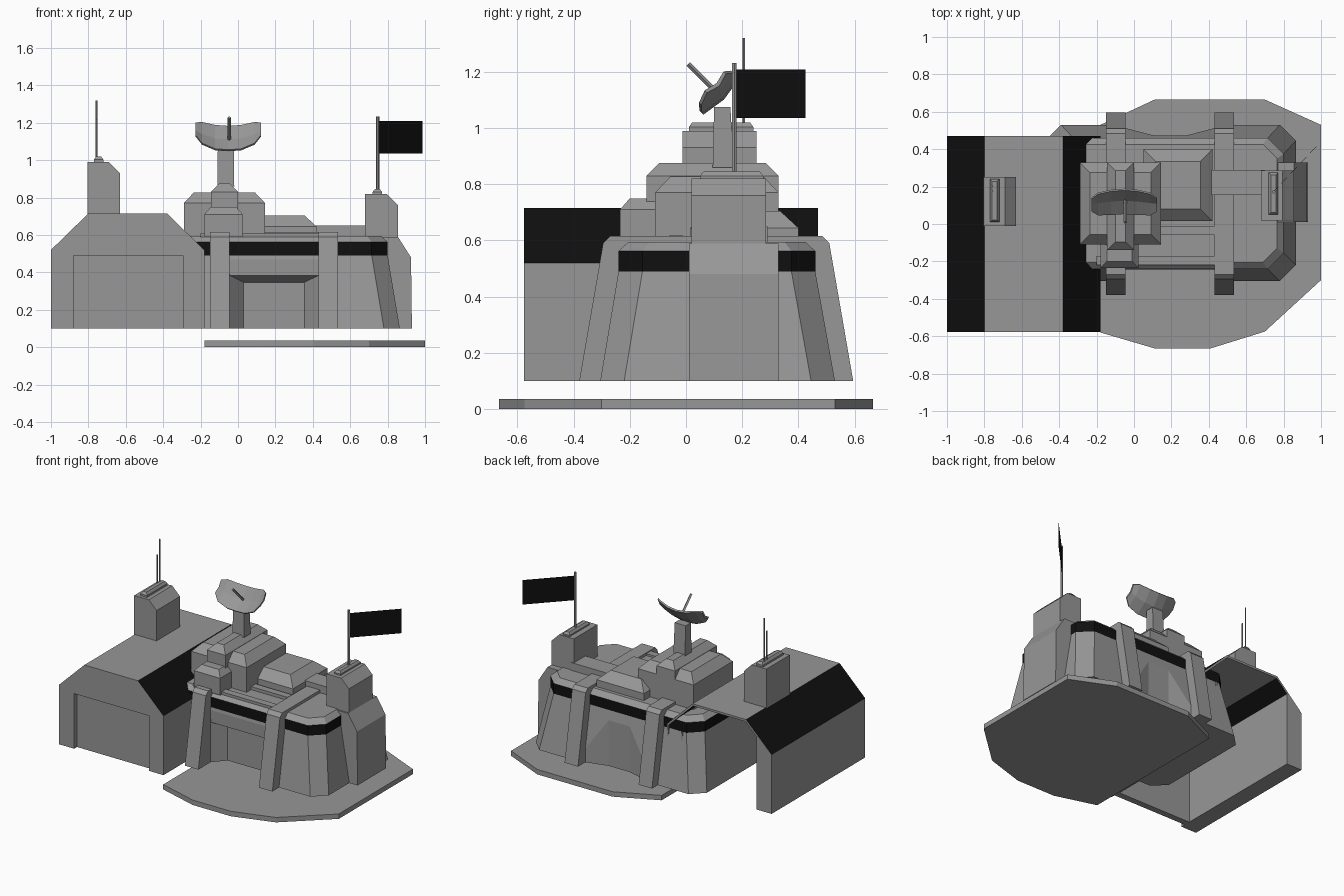
import bpy, bmesh, math
from mathutils import Vector, Matrix

if "Cube" in bpy.data.objects:
    bpy.data.objects.remove(bpy.data.objects["Cube"])


def paint(name, v):
    m = bpy.data.materials.new(name)
    m.diffuse_color = (v, v, v, 1)
    m.use_nodes = True
    m.node_tree.nodes["Principled BSDF"].inputs["Base Color"].default_value = m.diffuse_color
    return m


black = paint("black_paint", 0.005)
grey = paint("mid_grey", 0.31)


def loft(name, loops, mat=grey):
    """Solid skinned through matching loops of 3D points, capped at both ends."""
    bm = bmesh.new()
    rows = [[bm.verts.new(p) for p in loop] for loop in loops]
    n = len(rows[0])
    for a, b in zip(rows, rows[1:]):
        for i in range(n):
            j = (i + 1) % n
            bm.faces.new((a[i], a[j], b[j], b[i]))
    bm.faces.new(rows[0][::-1])
    bm.faces.new(rows[-1])
    bmesh.ops.recalc_face_normals(bm, faces=bm.faces)
    me = bpy.data.meshes.new(name)
    bm.to_mesh(me)
    bm.free()
    ob = bpy.data.objects.new(name, me)
    bpy.context.collection.objects.link(ob)
    me.materials.append(mat)
    return ob


def rect(x0, x1, y0, y1, z):
    return [(x0, y0, z), (x1, y0, z), (x1, y1, z), (x0, y1, z)]


def octo(x0, x1, y0, y1, z, c=0.085):
    return [(x0 + c, y0, z), (x1 - c, y0, z), (x1, y0 + c, z), (x1, y1 - c, z),
            (x1 - c, y1, z), (x0 + c, y1, z), (x0, y1 - c, z), (x0, y0 + c, z)]


def box(name, x0, x1, y0, y1, z0, z1):
    return loft(name, [rect(x0, x1, y0, y1, z0), rect(x0, x1, y0, y1, z1)])


def capped(name, x0, x1, y0, y1, z0, z1, z2, c):
    """Box with a sloped edge round its top."""
    return loft(name, [rect(x0, x1, y0, y1, z0), rect(x0, x1, y0, y1, z1),
                       rect(x0 + c, x1 - c, y0 + c, y1 - c, z2)])


def extrude_y(name, prof, y0, y1):
    return loft(name, [[(x, y, z) for x, z in prof] for y in (y0, y1)])


def extrude_x(name, prof, x0, x1):
    return loft(name, [[(x, y, z) for y, z in prof] for x in (x0, x1)])


def rod(name, a, b, r, n=6):
    a, b = Vector(a), Vector(b)
    q = (b - a).to_track_quat('Z', 'Y')
    ring = [q @ Vector((r * math.cos(t * math.tau / n), r * math.sin(t * math.tau / n), 0))
            for t in range(n)]
    return loft(name, [[p + a for p in ring], [p + b for p in ring]])


# Ground plate
plate = [(-.18, -.58), (.11, -.665), (.41, -.665), (.70, -.575), (1, -.30),
         (1, .53), (.70, .665), (.11, .665), (-.18, .53)]
loft("ground_plate", [[(x, y, z) for x, y in plate] for z in (0, .035)])

# Hangar: front wall with doorway, then an open-backed shell with black roof slopes
outer = [(-1, .1), (-1, .52), (-.8, .715), (-.38, .715), (-.18, .52), (-.18, .1)]
doorway = [(-.295, .1), (-.295, .49), (-.88, .49), (-.88, .1)]
inside = [(-.192, .1), (-.192, .513), (-.386, .70), (-.794, .70), (-.88, .616), (-.88, .1)]
for hangar in (extrude_y("hangar_front", outer + doorway, -.577, -.535),
               extrude_y("hangar_shell", outer + inside, -.535, .47)):
    hangar.data.materials.append(black)
    for f in hangar.data.polygons:
        if .3 < abs(f.normal.z) < .95:
            f.material_index = 1
box("hangar_door", -.885, -.29, -.545, -.50, .1, .495)
box("hangar_inner_wall", -.30, -.29, -.535, .47, .1, .49)

# Bunker: sloped walls, black band, bevelled roof
body = loft("bunker_walls", [octo(-.475, .865, -.305, .53, .1), octo(-.41, .80, -.24, .46, .49)])
loft("window_band", [octo(-.41, .80, -.24, .46, .49), octo(-.41, .80, -.24, .46, .562)], black)
loft("bunker_roof", [octo(-.41, .80, -.24, .46, .562), octo(-.375, .765, -.205, .425, .595, .075)])


# Cuts in the walls between the ribs: a stepped gateway in front, a wedge at the back
def gate(y, x0, x1, z):
    return [(x0, y, .05), (x1, y, .05), (x1, y, z), (x0, y, z)]


cuts = {"front": [gate(-.45, -.046, .432, .47), gate(-.243, -.046, .432, .47),
                  gate(-.241, -.044, .43, .383), gate(-.158, .03, .355, .347)],
        "back": [gate(.54, -.149, .534, .47), gate(.472, .11, .275, .47)]}
for side, loops in cuts.items():
    cut = loft("gate_cutter_" + side, loops)
    cut.hide_render = True
    cut.hide_set(True)
    m = body.modifiers.new("gate_" + side, 'BOOLEAN')
    m.operation = 'DIFFERENCE'
    m.object = cut
    m.solver = 'EXACT'

# Buttress ribs wrapping over the bunker
for i, x in enumerate((-.15, .43)):
    extrude_x(f"buttress_rib_{i}", [(-.38, .1), (-.295, .59), (-.27, .615), (.485, .615),
                                    (.51, .59), (.595, .1)], x, x + .105)

# Turret stack
capped("turret", -.29, .145, -.11, .33, .59, .77, .828, .055)
capped("turret_saddle", -.145, 0, -.14, .33, .59, .83, .875, .045)
capped("turret_front_block", -.18, .025, -.235, -.08, .59, .71, .75, .035)

# Roof equipment
capped("roof_deck", .05, .42, .015, .40, .59, .645, .705, .065)
box("roof_beam", .39, .70, .155, .29, .59, .65)
for i, y in enumerate((-.04, -.20)):
    box(f"roof_step_{i}", -.2, .43, y - .02, y + .03, .59, .617 - .008 * i)

# Corner tower with its end buttress
extrude_y("end_buttress", [(.68, .1), (.93, .1), (.925, .48), (.855, .59), (.68, .59)], .01, .33)
extrude_y("flag_tower", [(.68, .55), (.68, .82), (.795, .82), (.855, .76), (.855, .55)], .02, .285)
capped("flag_tower_cap", .72, .77, .05, .275, .81, .83, .845, .012)
rod("flag_pole", (.747, .172, .82), (.747, .172, 1.232), .009)
off = Vector((-.245, .233, 0)).normalized() * .0006
a, b = Vector((.752, .18, 0)), Vector((.985, .425, 0))
foot = [a - off, b - off, b + off, a + off]
loft("flag", [[(p.x, p.y, z) for p in foot] for z in (1.035, 1.208)], black)

# Hangar roof tower and aerials
extrude_y("aerial_tower", [(-.805, .71), (-.805, .99), (-.69, .99), (-.63, .93), (-.63, .71)],
          -.012, .25)
capped("aerial_tower_cap", -.77, -.72, .01, .24, .98, 1.003, 1.02, .012)
rod("aerial_long", (-.757, .205, 1), (-.757, .205, 1.32), .005)
rod("aerial_short", (-.757, .175, 1), (-.757, .175, 1.22), .005)

# Dish mast
loft("dish_mast", [rect(-.11, -.02, .095, .17, .86), rect(-.108, -.022, .10, .158, 1.075)])

# Dish: slices across x, bent forward at the sides; local y is up the dish, z its axis
tilt = Matrix.Translation((-.052, .118, 1.118)) @ Matrix.Rotation(math.radians(45), 4, 'X')
slices = []
for u, v0, v1 in ((-.175, -.025, .07), (-.14, -.07, .09), (-.07, -.09, .09), (0, -.09, .09),
                  (.07, -.09, .09), (.14, -.07, .09), (.175, -.025, .07)):
    w = 1.5 * u * u - .01
    mid = (v0 + v1) / 2
    ring = [(u, v0, w + .012), (u, mid, w), (u, v1, w + .012),
            (u, v1, w), (u, mid, w - .014), (u, v0, w)]
    slices.append([tilt @ Vector(p) for p in ring])
loft("dish", slices)
rod("dish_feed", tilt @ Vector((.005, 0, -.01)), tilt @ Vector((.005, 0, .155)), .009, 4)
